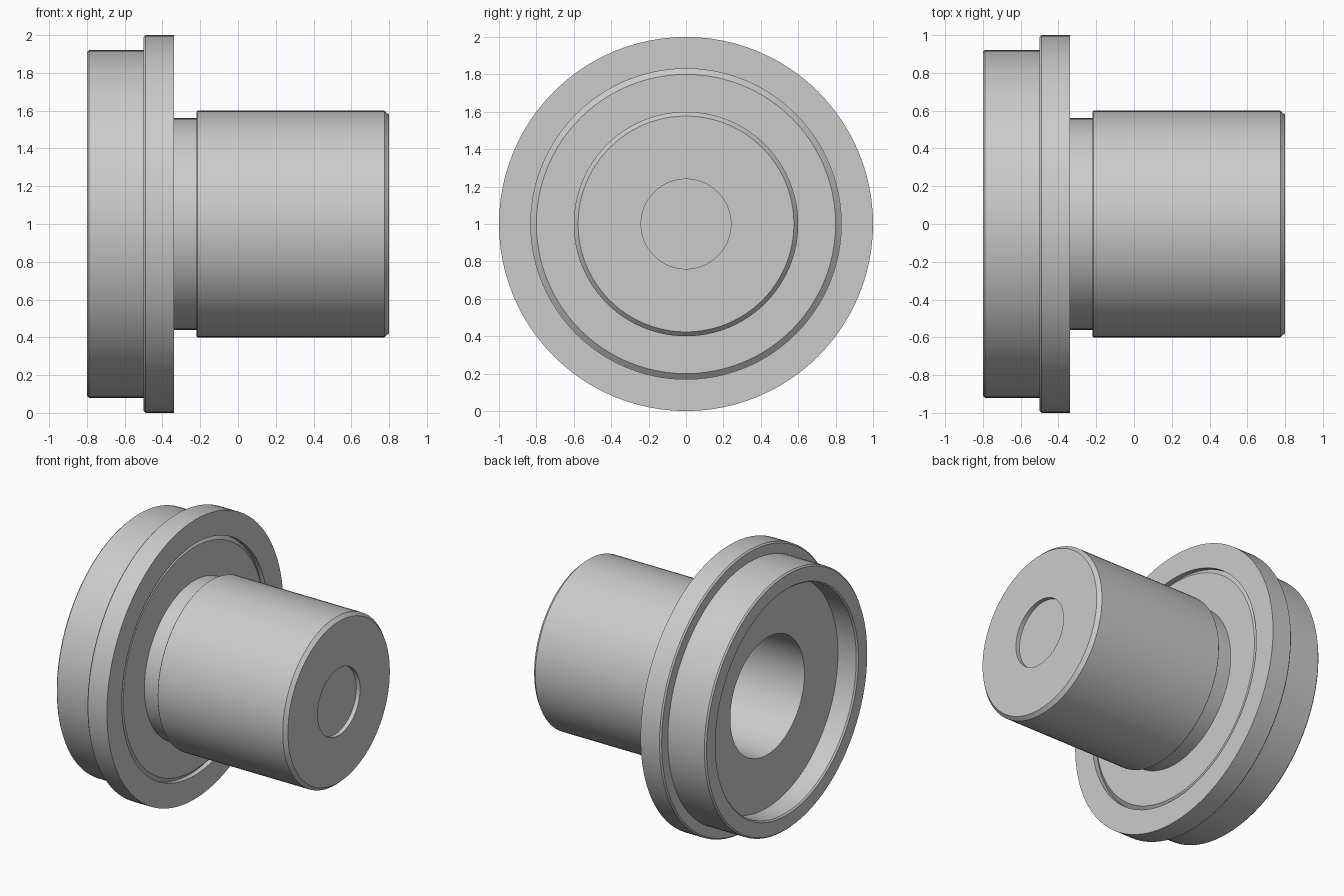
import bpy, bmesh
from math import cos, sin, tau

if "Cube" in bpy.data.objects:
    bpy.data.objects.remove(bpy.data.objects["Cube"])

SEGMENTS = 96
AXIS_Z = 1.0


def lathe(name, profile):
    """Revolve (x, radius) points around the horizontal axis; radius 0 makes a pole."""
    bm = bmesh.new()
    rings = []
    for x, r in profile:
        count = SEGMENTS if r > 0 else 1
        rings.append([bm.verts.new((x, r * cos(tau * i / SEGMENTS),
                                    AXIS_Z + r * sin(tau * i / SEGMENTS)))
                      for i in range(count)])
    for a, b in zip(rings, rings[1:]):
        for i in range(SEGMENTS):
            j = (i + 1) % SEGMENTS
            quad = [a[i % len(a)], a[j % len(a)], b[j % len(b)], b[i % len(b)]]
            bm.faces.new(list(dict.fromkeys(quad)))
    bmesh.ops.recalc_face_normals(bm, faces=bm.faces)
    mesh = bpy.data.meshes.new(name)
    bm.to_mesh(mesh)
    bm.free()
    obj = bpy.data.objects.new(name, mesh)
    bpy.context.collection.objects.link(obj)
    bpy.context.view_layer.objects.active = obj
    obj.select_set(True)
    bpy.ops.object.shade_smooth_by_angle(angle=0.5)
    obj.select_set(False)
    return obj


# Blind bore and the recess in the back face
bore = [(0.62, 0), (0.62, 0.42), (-0.645, 0.42), (-0.645, 0.80), (-0.79, 0.80), (-0.80, 0.81)]
# Rear rim and the wider collar
flange = [(-0.80, 0.91), (-0.79, 0.92), (-0.50, 0.92), (-0.50, 0.99), (-0.49, 1.0), (-0.34, 1.0)]
# Shallow seat in the collar, holding a chamfered disc
seat = [(-0.34, 0.83), (-0.375, 0.83), (-0.35, 0.80)]
# Relief neck, shaft and its chamfered end
shaft = [(-0.35, 0.56), (-0.22, 0.56), (-0.22, 0.595), (-0.215, 0.60),
         (0.775, 0.60), (0.80, 0.577)]
# Shallow dimple in the shaft end
dimple = [(0.80, 0.24), (0.77, 0.24), (0.77, 0)]

lathe("flanged_shaft", bore + flange + seat + shaft + dimple)
